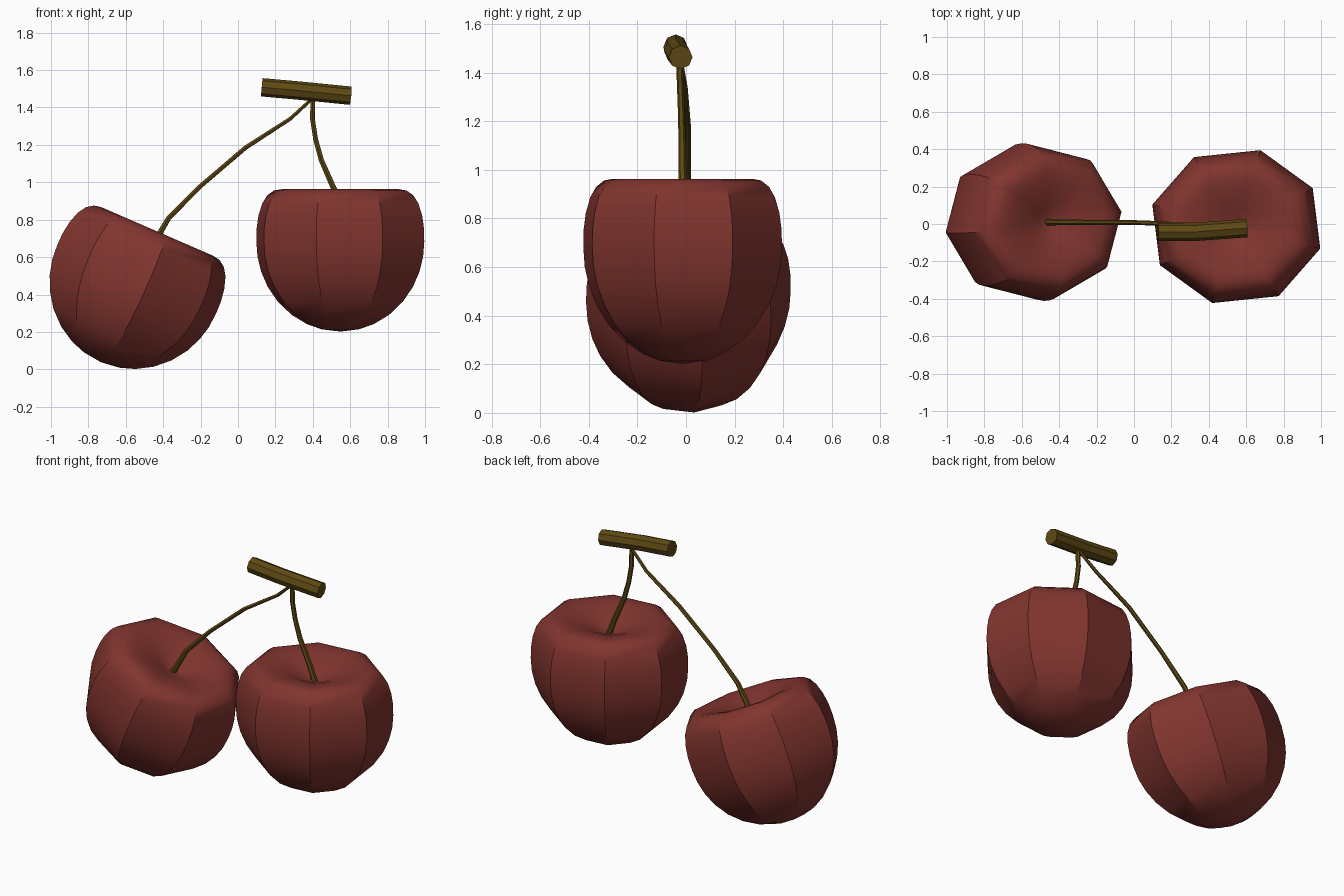
import bpy, bmesh
from math import cos, sin, radians, tau, sqrt
from mathutils import Matrix, Vector

if "Cube" in bpy.data.objects:
    bpy.data.objects.remove(bpy.data.objects["Cube"])


def material(name, rgb):
    m = bpy.data.materials.new(name)
    m.diffuse_color = (*rgb, 1)
    m.use_nodes = True
    m.node_tree.nodes["Principled BSDF"].inputs["Base Color"].default_value = m.diffuse_color
    return m


RED = material("cherry_red", (0.22, 0.035, 0.028))
BROWN = material("stem_brown", (0.115, 0.068, 0.007))

# half profile of a cherry: relative radius, height from the widest level
BOTTOM, DIP = -0.48, 0.19
LOWER = [(sqrt(1 - (h / BOTTOM) ** 2), h)
         for h in (-0.468, -0.44, -0.39, -0.32, -0.24, -0.16, -0.08)]
UPPER = [(1.0, 0.0), (0.997, 0.07), (0.975, 0.14), (0.93, 0.205), (0.87, 0.248),
         (0.79, 0.274), (0.70, 0.281), (0.60, 0.277), (0.48, 0.265),
         (0.35, 0.247), (0.22, 0.223), (0.10, 0.20)]
PROFILE = LOWER + UPPER
SIDES = 8


def cherry(name, centre, spin, tilt):
    bm = bmesh.new()
    rings = []
    for r, z in PROFILE:
        angles = [radians(spin) + tau * k / SIDES for k in range(SIDES)]
        rings.append([bm.verts.new((0.467 * r * cos(a), 0.425 * r * sin(a), z)) for a in angles])
    low, high = bm.verts.new((0, 0, BOTTOM)), bm.verts.new((0, 0, DIP))
    for k in range(SIDES):
        n = (k + 1) % SIDES
        for a, b in zip(rings, rings[1:]):
            bm.faces.new((a[k], a[n], b[n], b[k]))
        bm.faces.new((low, rings[0][n], rings[0][k]))
        bm.faces.new((high, rings[-1][k], rings[-1][n]))
    bm.transform(Matrix.Translation(Vector(centre)) @ Matrix.Rotation(radians(tilt), 4, 'Y'))
    me = bpy.data.meshes.new(name)
    bm.to_mesh(me)
    bm.free()
    ob = bpy.data.objects.new(name, me)
    bpy.context.collection.objects.link(ob)
    me.materials.append(RED)
    activate(ob)
    bpy.ops.object.shade_smooth_by_angle(angle=radians(30))


def activate(ob):
    bpy.ops.object.select_all(action='DESELECT')
    ob.select_set(True)
    bpy.context.view_layer.objects.active = ob


def tube(name, points, resolution):
    """Faceted tube through (x, y, z, radius) points."""
    cu = bpy.data.curves.new(name, 'CURVE')
    cu.dimensions = '3D'
    cu.bevel_depth = 1
    cu.bevel_resolution = resolution
    cu.use_fill_caps = True
    sp = cu.splines.new('POLY')
    sp.use_smooth = False
    sp.points.add(len(points) - 1)
    for p, (x, y, z, r) in zip(sp.points, points):
        p.co = (x, y, z, 1)
        p.radius = r
    cu.materials.append(BROWN)
    ob = bpy.data.objects.new(name, cu)
    bpy.context.collection.objects.link(ob)
    activate(ob)
    bpy.ops.object.convert(target='MESH')


# fruit
cherry("right_cherry", (0.547, -0.014, 0.682), -16, 0)
cherry("left_cherry", (-0.543, 0.01, 0.479), 8, 23.5)

# stems
tube("right_stem", [(0.40, -0.027, 1.45, 0.014), (0.398, -0.023, 1.34, 0.014),
                    (0.415, -0.019, 1.23, 0.014), (0.445, -0.016, 1.12, 0.015),
                    (0.515, -0.014, 0.96, 0.017), (0.56, -0.014, 0.84, 0.019)], 1)
tube("left_stem", [(0.40, -0.022, 1.45, 0.009), (0.28, -0.004, 1.34, 0.011),
                   (0.04, 0.007, 1.185, 0.013), (-0.20, 0.008, 0.98, 0.013),
                   (-0.37, 0.01, 0.81, 0.015), (-0.475, 0.01, 0.63, 0.019)], 1)

# twig joining the stems
tube("twig", [(0.127, -0.043, 1.508, 0.049), (0.33, -0.042, 1.49, 0.049),
              (0.602, -0.022, 1.463, 0.049)], 2)
